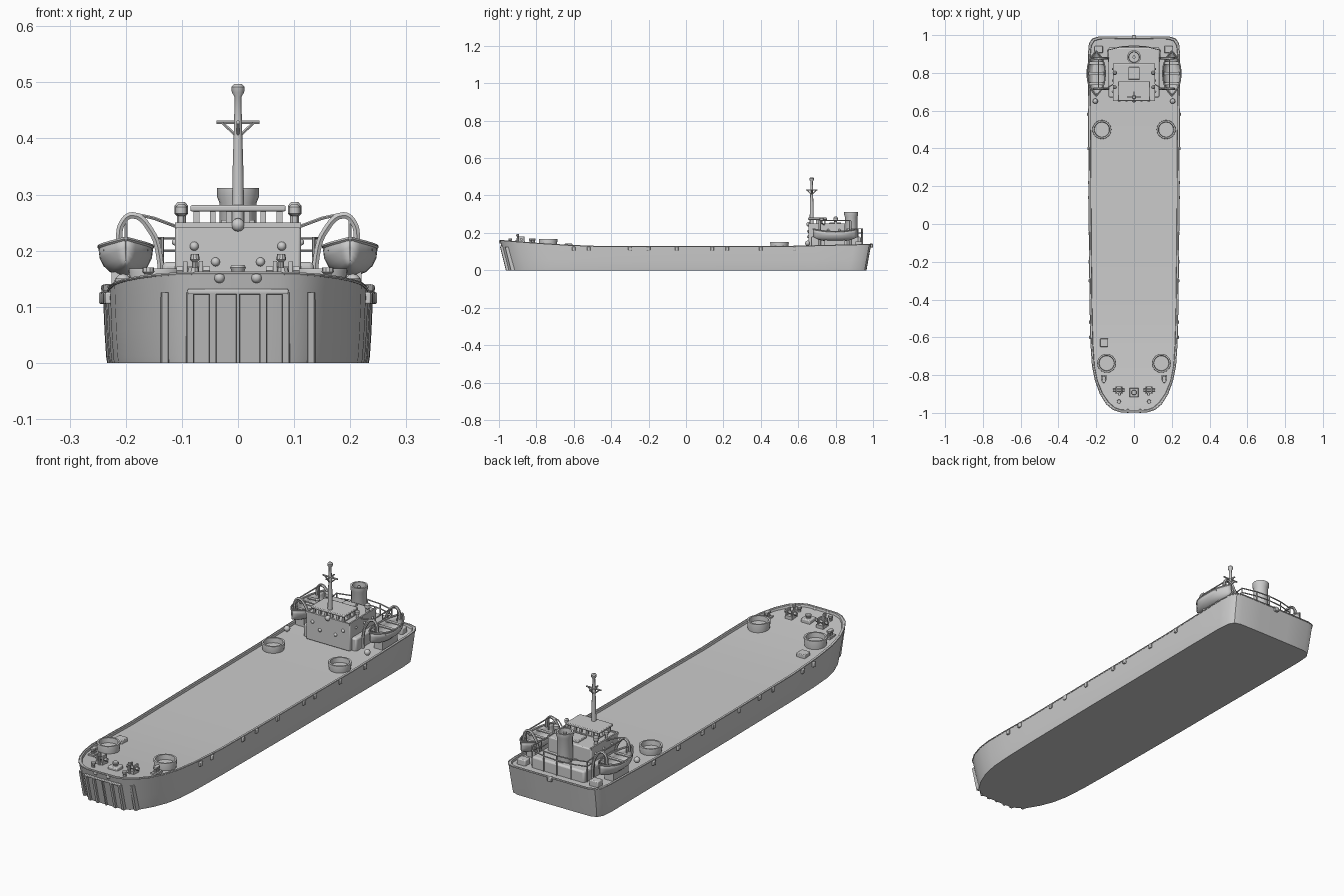
import bpy, bmesh, math
from mathutils import Vector

if "Cube" in bpy.data.objects:
    bpy.data.objects.remove(bpy.data.objects["Cube"])


def mesh_obj(name, verts, faces):
    me = bpy.data.meshes.new(name)
    me.from_pydata(verts, [], faces)
    bm = bmesh.new()
    bm.from_mesh(me)
    bmesh.ops.remove_doubles(bm, verts=bm.verts, dist=1e-5)
    bmesh.ops.recalc_face_normals(bm, faces=bm.faces)
    bm.to_mesh(me)
    bm.free()
    ob = bpy.data.objects.new(name, me)
    bpy.context.collection.objects.link(ob)
    return ob


def box(name, x0, x1, y0, y1, z0, z1, bevel=0.0):
    v = [(x, y, z) for z in (z0, z1) for y in (y0, y1) for x in (x0, x1)]
    f = [(0, 2, 3, 1), (4, 5, 7, 6), (0, 1, 5, 4), (2, 6, 7, 3), (0, 4, 6, 2), (1, 3, 7, 5)]
    ob = mesh_obj(name, v, f)
    if bevel:
        m = ob.modifiers.new("bevel", 'BEVEL')
        m.width, m.segments = bevel, 2
    return ob


def lathe(name, x, y, profile, n=20, sy=1.0):
    """Revolve (radius, z) pairs about a vertical axis."""
    v = [(x + r * math.cos(2 * math.pi * i / n), y + sy * r * math.sin(2 * math.pi * i / n), z)
         for r, z in profile for i in range(n)]
    f = [(k * n + i, k * n + (i + 1) % n, (k + 1) * n + (i + 1) % n, (k + 1) * n + i)
         for k in range(len(profile) - 1) for i in range(n)]
    f += [tuple(range(n)), tuple(range((len(profile) - 1) * n, len(profile) * n))]
    return mesh_obj(name, v, f)


def tube(name, pts, r, smooth=False, cyclic=False):
    cu = bpy.data.curves.new(name, 'CURVE')
    cu.dimensions = '3D'
    cu.bevel_depth, cu.bevel_resolution, cu.use_fill_caps = r, 1, True
    sp = cu.splines.new('BEZIER' if smooth else 'POLY')
    pl = sp.bezier_points if smooth else sp.points
    pl.add(len(pts) - 1)
    for p, q in zip(pl, pts):
        if smooth:
            p.co = q
            p.handle_left_type = p.handle_right_type = 'AUTO'
        else:
            p.co = (*q, 1)
    sp.use_cyclic_u = cyclic
    sp.resolution_u = 5
    ob = bpy.data.objects.new(name, cu)
    bpy.context.collection.objects.link(ob)
    return ob


def ball(name, x, y, z, r):
    return lathe(name, x, y, [(max(r * math.sin(a), 1e-4), z - r * math.cos(a))
                              for a in [math.pi * k / 6 for k in range(7)]], 10)


def sheer(y):
    """Height of the rail along the ship."""
    if y < -0.45:
        return 0.128 + 0.034 * ((-0.45 - y) / 0.55) ** 1.4
    return 0.128 + (0.012 * (y - 0.5) / 0.5 if y > 0.5 else 0)


# Hull: half plan lofted from keel to rail, then over the rail to the deck
half = [(.03, -.995), (.075, -.994), (.11, -.982), (.145, -.953), (.178, -.9), (.204, -.83), (.22, -.75),
        (.228, -.63), (.232, -.45), (.235, -.2), (.237, 0), (.238, .25), (.24, .5), (.241, .7),
        (.241, .9), (.236, .955), (.22, .98), (.19, .989), (.08, .99)]
N = len(half)


def level(t, inset=0.0, drop=0.0):
    pts = []
    for x, y in half:
        sx = 0.968 + 0.032 * t ** 0.6
        k = (0.04 if y < 0 else 0.025) * (1 - t) * min(1, max(0, abs(y) - 0.5) / 0.4)
        yy = y - math.copysign(k, y) - inset * max(-1, min(1, (abs(y) - .85) / .1 if abs(y) > .85 else 0)) * math.copysign(1, y)
        pts.append((x * sx - inset * min(1, x / .15), yy, sheer(y) * t - drop))
    return pts + [(-x, y, z) for x, y, z in reversed(pts)]


rings = [level(0), level(.08), level(.4), level(.8), level(1), level(1, .009), level(1, .011, .010)]
M = 2 * N
hv = [p for r in rings for p in r]
hf = [(k * M + i, k * M + (i + 1) % M, (k + 1) * M + (i + 1) % M, (k + 1) * M + i)
      for k in range(len(rings) - 1) for i in range(M)]
for base in (0, (len(rings) - 1) * M):
    hf += [(base + i, base + i + 1, base + M - 2 - i, base + M - 1 - i) for i in range(N - 1)]
mesh_obj("hull", hv, hf)

# Rub rail following the deck edge
tube("deck_edge_rail", level(.99), 0.003, cyclic=True)

# Bow door ribs, raked with the stem
for x, y in ((.0, -.955), (.045, -.955), (.085, -.953), (.13, -.928)):
    for s in ((1,) if x == 0 else (1, -1)):
        w = 0.004 if x == 0 else 0.008
        v = [(s * x + dx, y - (.04 * z / .16) + dy, z) for z in (0, .125)
             for dx, dy in ((-w, .012), (-w * .7, -.008), (w * .7, -.008), (w, .012))]
        mesh_obj("bow_rib", v, [(0, 1, 2, 3), (4, 5, 6, 7), (0, 1, 5, 4), (1, 2, 6, 5), (2, 3, 7, 6), (3, 0, 4, 7)])
box("bow_door_lintel", -.09, .09, -.993, -.97, .122, .132, .003)

# Fairleads and hull-side lugs
for s in (1, -1):
    ball("bow_fairlead", s * .033, -.99, .152, .010)
    for y in (-.6, -.52, -.3, -.2, -.05, .14, .22, .4, .58):
        x = .229 + .011 * (y + .6) / 1.2
        box("side_lug", s * x - .008, s * x + .008, y - .009, y + .009, .105, .126, .003)
box("stern_fairlead", -.01, .01, .98, 1.0, .122, .142, .003)

# Open gun tubs
for s in (1, -1):
    for x, y, z0, z1 in ((.17, .5, .115, .150), (.145, -.737, .12, .168)):
        lathe("gun_tub", s * x, y, [(.045, z0), (.050, z1 - .004), (.049, z1), (.041, z1), (.039, z1 - .022)], 24)

# Foredeck gear
box("deck_hatch", -.18, -.137, -.65, -.607, .115, .142, .003)
box("capstan_base", -.024, .024, -.917, -.868, .135, .158, .004)
lathe("capstan", 0, -.892, [(.014, .15), (.010, .160), (.014, .170), (.012, .174)], 12)
for s in (1, -1):
    box("winch_bed", s * .08 - .018, s * .08 + .018, -.9, -.86, .135, .156)
    tube("winch_drum", [(s * .05, -.88, .165), (s * .11, -.88, .165)], .008)
    for dx in (-.014, .014):
        box("winch_cheek", s * .08 + dx - .004, s * .08 + dx + .004, -.896, -.864, .15, .182, .002)
    lathe("vent_post", s * .077, -.9, [(.006, .14), (.005, .18), (.009, .184), (.007, .194)], 10)
    for x, y in ((.16, -.83), (.08, -.94), (.16, -.815)):
        lathe("bollard", s * x, y, [(.009, .13), (.007, .158), (.011, .162), (.010, .170)], 10)
    box("bollard_plate", s * .16 - .014, s * .16 + .014, -.845, -.8, .13, .146)
    box("stern_locker", s * .185 - .024, s * .185 + .02, .905, .942, .12, .155, .004)
    ball("aft_buoy", s * .205, .65, .145, .014)

# Deckhouse in two tiers
box("lower_deckhouse", -.135, .135, .67, .935, .11, .180, .008)
box("upper_deckhouse", -.112, .112, .655, .85, .12, .245, .005)
for x0, x1, y0, y1 in ((-.112, .112, .652, .659), (-.112, -.105, .655, .85), (.105, .112, .655, .85)):
    box("house_parapet", x0, x1, y0, y1, .24, .25)
for s in (1, -1):
    for x, z in ((.078, .208), (.04, .18)):
        ball("front_porthole", s * x, .655, z, .008)
    for y in (.70, .76, .82):
        ball("side_porthole", s * .112, y, .215, .006)
    lathe("ventilator", s * .101, .80, [(.009, .18), (.008, .262), (.012, .266), (.012, .28), (.006, .287)], 12)
    lathe("signal_lamp", s * .101, .725, [(.005, .24), (.005, .262), (.010, .266), (.010, .278), (.005, .283)], 12)

# Bridge with open windows and flat roof
box("bridge_sill", -.078, .078, .66, .748, .24, .250)
box("bridge_roof", -.085, .085, .652, .755, .270, .281, .003)
for y in (.664, .742):
    for x in (-.074, -.045, -.016, .016, .045, .074):
        box("bridge_post", x - .005, x + .005, y - .004, y + .004, .248, .272)
for s in (1, -1):
    box("bridge_mid_post", s * .074 - .005, s * .074 + .005, .695, .712, .248, .272)
ball("searchlight", 0, .655, .246, .012)
box("roof_skylight", -.03, .03, .765, .83, .243, .255, .003)

# Mast with yard, braces and cap
lathe("mast", 0, .672, [(.011, .24), (.010, .33), (.007, .43), (.006, .474), (.011, .482), (.012, .492), (.007, .497)], 12)
tube("mast_yard", [(-.038, .672, .429), (.038, .672, .429)], .0035)
tube("fore_aft_yard", [(0, .642, .429), (0, .702, .429)], .0035)
for dx, dy in ((.028, 0), (-.028, 0), (0, .024), (0, -.024)):
    tube("yard_brace", [(dx, .672 + dy, .428), (0, .672, .402)], .003)

# Funnel
lathe("funnel", 0, .883, [(.034, .13), (.033, .285), (.037, .295), (.037, .312), (.029, .312), (.027, .285)], 20)
tube("exhaust_pipe", [(0, .883, .27), (0, .883, .305)], .009)

# Aft deck railing
rail = [(-.135, .86), (-.14, .92), (-.07, .938), (0, .943), (.07, .938), (.14, .92), (.135, .86)]
for z in (.200, .222):
    tube("aft_rail", [(x, y, z) for x, y in rail], .0028)
for x, y in rail:
    tube("aft_rail_post", [(x, y, .13), (x, y, .224)], .003)


# Lifeboats: open shells with gunwale and thwarts
def lifeboat(s):
    cx, cy, L, n, m = s * .2, .797, .118, 14, 10
    v, gun = [], [[], []]
    for i in range(n + 1):
        t = -1 + 2 * i / n
        w = max(.047 * (1 - abs(t) ** 2.6), .0015)
        top, keel = .207 + .014 * t * t, .156 + .024 * abs(t) ** 3
        for j in range(m + 1):
            a = math.pi * j / m
            v.append((cx + w * math.cos(a), cy + L * t, top - (top - keel) * math.sin(a) ** .8))
        gun[0].append(Vector(v[-1]))
        gun[1].append(Vector(v[-m - 1]))
    f = [(i * (m + 1) + j, i * (m + 1) + j + 1, (i + 1) * (m + 1) + j + 1, (i + 1) * (m + 1) + j)
         for i in range(n) for j in range(m)]
    ob = mesh_obj("lifeboat", v, f)
    mod = ob.modifiers.new("thickness", 'SOLIDIFY')
    mod.thickness, mod.offset = .004, 0
    tube("lifeboat_gunwale", gun[0] + gun[1][::-1], .004, cyclic=True)
    for dy in (-.055, 0, .055):
        box("lifeboat_thwart", cx - .04, cx + .04, cy + dy - .007, cy + dy + .007, .199, .204)
    box("lifeboat_chock", cx - .025, cx + .02, .74, .85, .12, .162)
    # Davits arching over each end of the boat
    for y in (.715, .878):
        tube("davit", [(s * .138, y, .12), (s * .140, y, .19), (s * .155, y, .235), (s * .188, y, .263),
                       (s * .206, y, .250), (s * .213, y, .212)], .0065, True)
        tube("davit_fall", [(s * .2, y, .262), (s * .199, y, .20)], .003)
    tube("davit_spreader", [(s * .188, .715, .266), (s * .188, .878, .266)], .003)
    tube("davit_stay", [(s * .11, .74, .243), (s * .15, .715, .258), (s * .188, .715, .266)], .003)


for s in (1, -1):
    lifeboat(s)

# Turn tubes into meshes and smooth everything with sharp edges kept
bpy.ops.object.select_all(action='DESELECT')
for ob in bpy.data.objects:
    if ob.type == 'CURVE':
        ob.select_set(True)
        bpy.context.view_layer.objects.active = ob
bpy.ops.object.convert(target='MESH')
for ob in bpy.data.objects:
    ob.select_set(True)
bpy.context.view_layer.objects.active = bpy.data.objects["hull"]
bpy.ops.object.shade_smooth_by_angle(angle=math.radians(35))
